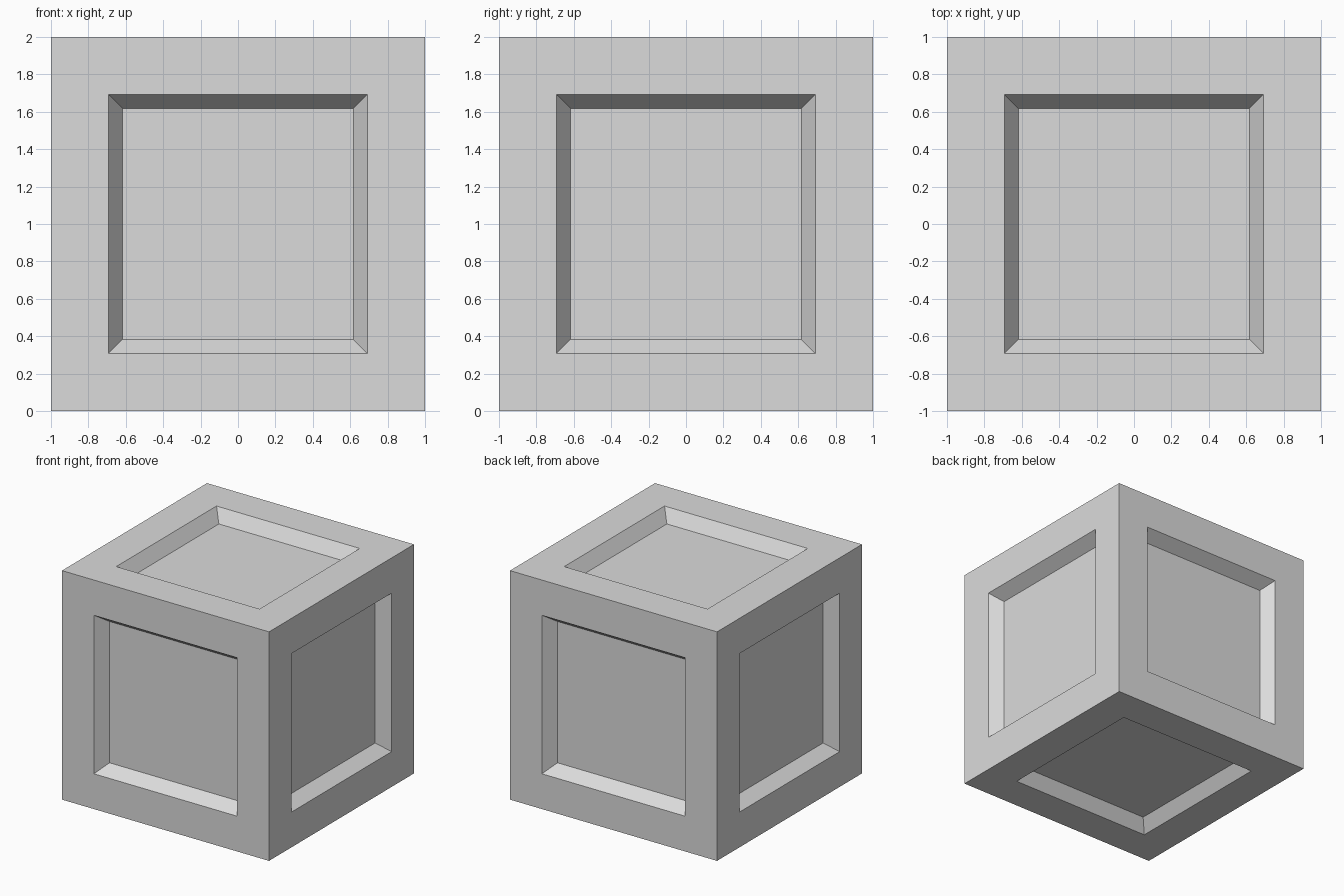
import bpy
import bmesh

if "Cube" in bpy.data.objects:
    bpy.data.objects.remove(bpy.data.objects["Cube"])

OPENING = 0.692   # half width of each recess at the outer face
FLOOR = 0.617     # half width of the recessed panel
DEPTH = 0.108     # recess depth

grey = bpy.data.materials.new("light_grey")
grey.diffuse_color = (0.71, 0.71, 0.71, 1.0)
grey.use_nodes = True
grey.node_tree.nodes["Principled BSDF"].inputs["Base Color"].default_value = grey.diffuse_color

# Solid cube standing on the ground
bm = bmesh.new()
bmesh.ops.create_cube(bm, size=2.0)
sides = bm.faces[:]

# Frame border around every side, then a sloped recess inside it
bmesh.ops.inset_individual(bm, faces=sides, thickness=1.0 - OPENING,
                           use_even_offset=True)
bmesh.ops.inset_individual(bm, faces=sides, thickness=OPENING - FLOOR,
                           depth=-DEPTH, use_even_offset=True)
bmesh.ops.translate(bm, verts=bm.verts, vec=(0, 0, 1))

mesh = bpy.data.meshes.new("panelled_crate")
bm.to_mesh(mesh)
bm.free()
mesh.materials.append(grey)
crate = bpy.data.objects.new("panelled_crate", mesh)
bpy.context.collection.objects.link(crate)
